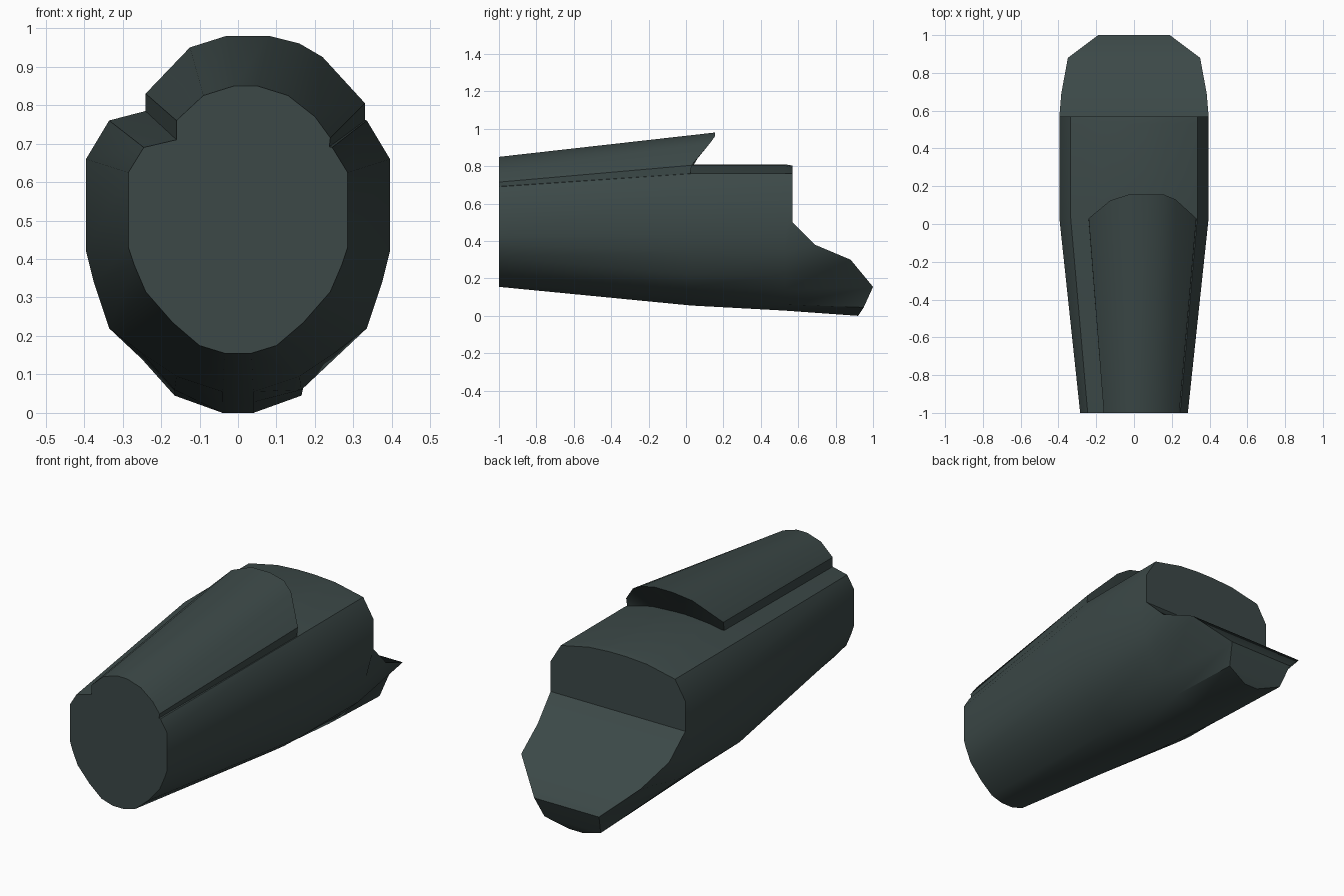
import bpy, bmesh, math

if "Cube" in bpy.data.objects:
    bpy.data.objects.remove(bpy.data.objects["Cube"])

mat = bpy.data.materials.new("dark_slate")
mat.diffuse_color = (0.045, 0.066, 0.064, 1)
mat.use_nodes = True
mat.node_tree.nodes["Principled BSDF"].inputs["Base Color"].default_value = mat.diffuse_color


def finish(bm, name, angle):
    bmesh.ops.recalc_face_normals(bm, faces=bm.faces[:])
    mesh = bpy.data.meshes.new(name)
    bm.to_mesh(mesh)
    bm.free()
    obj = bpy.data.objects.new(name, mesh)
    bpy.context.collection.objects.link(obj)
    obj.data.materials.append(mat)
    bpy.ops.object.select_all(action='DESELECT')
    obj.select_set(True)
    bpy.context.view_layer.objects.active = obj
    bpy.ops.object.shade_smooth_by_angle(angle=math.radians(angle))
    return obj


def loft(bm, rings):
    rows = [[bm.verts.new(p) for p in ring] for ring in rings]
    n = len(rows[0])
    for a, b in zip(rows, rows[1:]):
        for i in range(n):
            j = (i + 1) % n
            bm.faces.new((a[i], a[j], b[j], b[i]))
    bm.faces.new(rows[0])
    return rows


def mirrored(half):
    return half + [(-x, y, z) for x, y, z in reversed(half)]


def at(y, pts):
    return [(x, y, z) for x, z in pts]


# Body: half sections from bottom to top, mirrored in x
upper = [(.395, .42), (.395, .66), (.335, .76), (.17, .803), (.05, .81)]
front = at(-1, [(.035, .155), (.10, .175), (.17, .235), (.24, .315), (.27, .385),
                (.285, .43), (.285, .625), (.245, .69), (.16, .71), (.05, .72)])
middle = at(.03, [(.04, .055), (.16, .095), (.25, .155), (.335, .22), (.375, .34)] + upper)
rear = at(.53, [(.04, .028), (.165, .06), (.25, .14), (.335, .22), (.375, .34)] + upper)
# Scooped rear rim with its own depth at every point
rim = [(.04, .92, 0), (.165, .95, .045), (.19, 1, .155), (.35, .88, .30), (.385, .69, .38),
       (.395, .57, .50), (.395, .57, .66), (.335, .57, .76), (.17, .57, .795), (.05, .57, .803)]

bm = bmesh.new()
rows = loft(bm, [mirrored(r) for r in (front, middle, rear, rim)])
# Scoop surface: strips running straight across the rim
end = rows[-1]
n = len(end)
for i in range(n // 2 - 1):
    bm.faces.new((end[i], end[i + 1], end[n - 2 - i], end[n - 1 - i]))
finish(bm, "body", 40)

# Raised off-centre hood with an overhanging rear lip
hood_front = at(-1, [(-.16, .70), (-.16, .76), (-.09, .825), (-.01, .85), (.05, .85), (.13, .825),
                     (.20, .77), (.24, .715), (.235, .67), (.12, .68), (0, .69)])
hood_rear = [(-.24, .02, .77), (-.24, .03, .83), (-.125, .125, .95), (-.03, .155, .98),
             (.08, .155, .98), (.16, .155, .96), (.22, .13, .925), (.33, .03, .805),
             (.33, .02, .75), (.17, .02, .79), (0, .02, .80)]
bm = bmesh.new()
rows = loft(bm, [hood_front, hood_rear])
# Underside of the lip, joined down to the body top
e = rows[-1]
for quad in ((0, 1, 2, 10), (10, 2, 3, 4), (10, 4, 5, 9), (9, 5, 6, 7), (9, 7, 8)):
    bm.faces.new([e[i] for i in quad])
finish(bm, "hood", 40)
